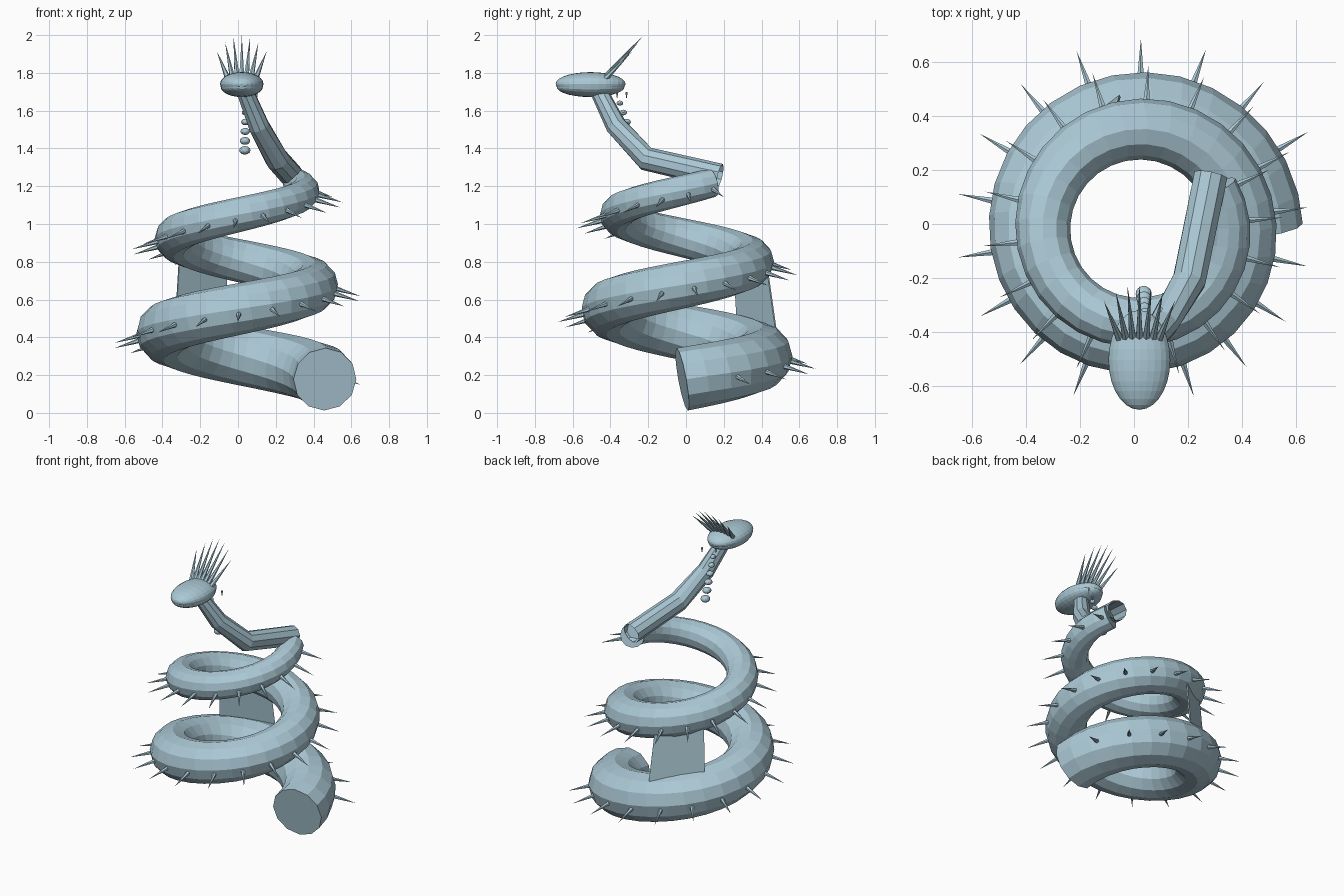
import bpy, bmesh
from math import sin, cos, tau, radians
from mathutils import Vector, Matrix

if "Cube" in bpy.data.objects:
    bpy.data.objects.remove(bpy.data.objects["Cube"])

COLOUR = (0.41, 0.585, 0.67, 1)
mat = bpy.data.materials.new("pale blue grey")
mat.use_nodes = True
mat.diffuse_color = COLOUR
bsdf = next(n for n in mat.node_tree.nodes if n.type == "BSDF_PRINCIPLED")
bsdf.inputs["Base Color"].default_value = COLOUR


def finish(name, bm):
    bmesh.ops.recalc_face_normals(bm, faces=bm.faces)
    mesh = bpy.data.meshes.new(name)
    bm.to_mesh(mesh)
    bm.free()
    mesh.materials.append(mat)
    ob = bpy.data.objects.new(name, mesh)
    bpy.context.scene.collection.objects.link(ob)
    return ob


def tube(name, points, radii, sides, cap_start=True):
    """Sweep a round section along a path."""
    bm = bmesh.new()
    rings = []
    last = len(points) - 1
    for i, (p, r) in enumerate(zip(points, radii)):
        tangent = (points[min(i + 1, last)] - points[max(i - 1, 0)]).normalized()
        side = tangent.cross(Vector((0, 0, 1))).normalized()
        up = side.cross(tangent)
        rings.append([bm.verts.new(p + r * (side * sin(tau * k / sides) + up * cos(tau * k / sides)))
                      for k in range(sides)])
    for a, b in zip(rings, rings[1:]):
        for k in range(sides):
            n = (k + 1) % sides
            bm.faces.new((a[k], a[n], b[n], b[k]))
    if cap_start:
        bm.faces.new(rings[0])
    bm.faces.new(rings[-1])
    return finish(name, bm)


def spike(bm, base, tip, radius, sides=6):
    axis = tip - base
    turn = axis.to_track_quat("Z", "Y").to_matrix().to_4x4()
    bmesh.ops.create_cone(bm, cap_ends=True, segments=sides, radius1=radius, radius2=0,
                          depth=axis.length,
                          matrix=Matrix.Translation((base + tip) / 2) @ turn)


def ball(bm, centre, size, u=16, v=10):
    # poles lie along the y axis
    bmesh.ops.create_uvsphere(bm, u_segments=u, v_segments=v, radius=1,
                              matrix=Matrix.Translation(centre) @ Matrix.Diagonal((*size, 1))
                              @ Matrix.Rotation(radians(90), 4, "X"))


# Coiled body: a tapering rising spiral
AXIS = Vector((0.02, -0.02, 0))
TURNS = 2.08


def coil_radius(t):
    return 0.44 - 0.054 * t


def body_radius(t):
    return 0.168 - 0.044 * t


def coil_point(t, radius, drop=0.0):
    a = tau * t
    return AXIS + Vector((radius * cos(a), radius * sin(a), 0.178 + 0.5 * t - drop))


steps = [TURNS * i / 60 for i in range(61)]
tube("coiled_body", [coil_point(t, coil_radius(t)) for t in steps],
     [body_radius(t) for t in steps], 12)

# Row of spines along the outside of the coil
bm = bmesh.new()
for i in range(37):
    t = (30 + 19.85 * i) / 360
    outer = coil_radius(t) + body_radius(t)
    spike(bm, coil_point(t, outer - 0.025, 0.025), coil_point(t, outer + 0.125, 0.07), 0.015)
finish("body_spines", bm)

# Bent neck, open at its lower end
neck = [(0.285, 0.18, 1.255), (0.205, -0.21, 1.345), (0.11, -0.37, 1.52), (0.03, -0.47, 1.72)]
tube("neck", [Vector(p) for p in neck], [0.065, 0.064, 0.056, 0.045], 10, cap_start=False)

# Head: flattened skull and jaw
bm = bmesh.new()
ball(bm, (0.02, -0.505, 1.742), (0.115, 0.185, 0.062), 24, 14)
finish("skull", bm)
bm = bmesh.new()
ball(bm, (0.02, -0.505, 1.727), (0.112, 0.18, 0.055), 24, 14)
finish("jaw", bm)

# Fan of crest spikes leaning back
bm = bmesh.new()
for i in range(-3, 4):
    bend = i * i / 9
    spike(bm, Vector((0.02 + 0.024 * i, -0.44 + 0.01 * bend, 1.765)),
          Vector((0.02 + 0.044 * i, -0.225 - 0.06 * bend, 2.0 - 0.085 * bend)), 0.016)
finish("crest_spikes", bm)

# Two tiny fangs
bm = bmesh.new()
for x, y in ((0.1, -0.315), (0.03, -0.365)):
    spike(bm, Vector((x, y, 1.7)), Vector((x, y, 1.66)), 0.007)
finish("fangs", bm)

# Hanging string of beads that shrink upwards
bm = bmesh.new()
for i in range(6):
    r = 0.03 - 0.0025 * i
    ball(bm, (0.036 + 0.001 * i, -0.26 - 0.018 * i, 1.39 + 0.05 * i), (r, r, r * 0.75), 12, 8)
finish("beads", bm)

# Thin web joining two turns of the coil at the back
bm = bmesh.new()
corners = [(-0.335, 0.275, 0.42), (-0.05, 0.485, 0.38), (-0.065, 0.425, 0.8), (-0.31, 0.25, 0.84)]
bm.faces.new([bm.verts.new(c) for c in corners])
web = finish("web_panel", bm)
solid = web.modifiers.new("thickness", "SOLIDIFY")
solid.thickness = 0.008
solid.offset = 0
